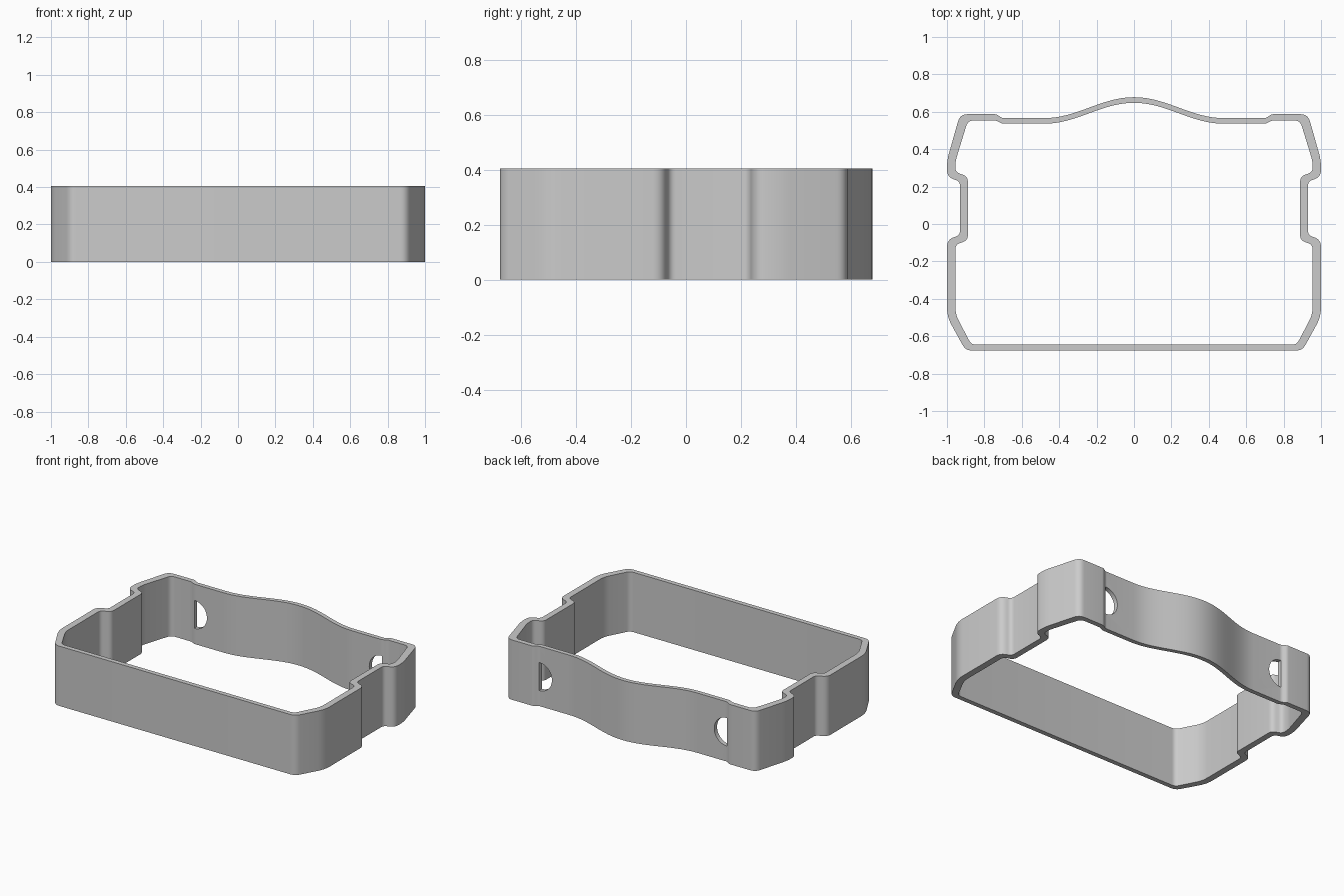
import bpy, bmesh, math
from mathutils import Vector

cube = bpy.data.objects.get("Cube")
if cube:
    bpy.data.objects.remove(cube, do_unlink=True)

HEIGHT = 0.405

grey = bpy.data.materials.new("light grey")
grey.use_nodes = True
grey.diffuse_color = (0.6, 0.6, 0.6, 1)
grey.node_tree.nodes["Principled BSDF"].inputs["Base Color"].default_value = (0.6, 0.6, 0.6, 1)


def make_object(name, bm):
    bmesh.ops.recalc_face_normals(bm, faces=bm.faces)
    mesh = bpy.data.meshes.new(name)
    bm.to_mesh(mesh)
    bm.free()
    mesh.materials.append(grey)
    obj = bpy.data.objects.new(name, mesh)
    bpy.context.collection.objects.link(obj)
    return obj


def outline(base, corners, steps=6):
    """Closed loop: cosine bulge at the back, then rounded corners, mirrored in x."""
    half = []
    for i in range(17):
        x = 0.48 * i / 16
        half.append(Vector((x, base + 0.112 * math.cos(math.pi * i / 32) ** 2)))
    pts = [half[-1]] + [Vector(c[:2]) for c in corners]
    pts.append(Vector((0, pts[-1].y)))
    for i, c in enumerate(corners, 1):
        p, trim = pts[i], c[2]
        a = p + (pts[i - 1] - p).normalized() * trim
        b = p + (pts[i + 1] - p).normalized() * trim
        for k in range(steps + 1):
            t = k / steps
            half.append(a * (1 - t) ** 2 + p * 2 * t * (1 - t) + b * t * t)
    return half + [Vector((-v.x, v.y)) for v in reversed(half[1:])]


# Corner x, corner y, rounding length
outer = outline(0.566, [
    (0.705, 0.566, 0.012), (0.735, 0.587, 0.012), (0.93, 0.587, 0.04),
    (1.0, 0.34, 0.04), (1.0, 0.25, 0.04), (0.93, 0.228, 0.025),
    (0.93, -0.06, 0.025), (1.0, -0.083, 0.04), (1.0, -0.495, 0.05),
    (0.9, -0.677, 0.035)])
inner = outline(0.536, [
    (0.705, 0.536, 0.012), (0.735, 0.553, 0.012), (0.888, 0.553, 0.03),
    (0.955, 0.335, 0.03), (0.955, 0.277, 0.025), (0.888, 0.254, 0.03),
    (0.888, -0.088, 0.03), (0.955, -0.11, 0.025), (0.955, -0.483, 0.04),
    (0.87, -0.645, 0.025)])

# Wall ring
bm = bmesh.new()
rings = [[bm.verts.new((p.x, p.y, z)) for p in loop]
         for loop, z in ((outer, 0), (outer, HEIGHT), (inner, HEIGHT), (inner, 0))]
n = len(outer)
for r in range(4):
    a, b = rings[r], rings[(r + 1) % 4]
    for i in range(n):
        j = (i + 1) % n
        bm.faces.new((a[i], a[j], b[j], b[i]))
frame = make_object("frame_wall", bm)

# D-shaped holes through the back wall
bm = bmesh.new()
for side in (-1, 1):
    verts = []
    for i in range(25):
        a = math.pi * i / 24
        verts.append(bm.verts.new((side * (0.703 - 0.095 * math.sin(a)), 0.45,
                                   0.2 + 0.095 * math.cos(a))))
    face = bm.faces.new(verts)
    ext = bmesh.ops.extrude_face_region(bm, geom=[face])
    moved = [v for v in ext["geom"] if isinstance(v, bmesh.types.BMVert)]
    bmesh.ops.translate(bm, verts=moved, vec=(0, 0.25, 0))
cutter = make_object("hole_cutter", bm)
cutter.hide_render = True

cut = frame.modifiers.new("holes", "BOOLEAN")
cut.operation = "DIFFERENCE"
cut.solver = "EXACT"
cut.object = cutter
bpy.ops.object.select_all(action="DESELECT")
frame.select_set(True)
bpy.context.view_layer.objects.active = frame
bpy.ops.object.modifier_apply(modifier=cut.name)
bpy.data.objects.remove(cutter, do_unlink=True)
bpy.ops.object.shade_smooth_by_angle(angle=math.radians(30))
